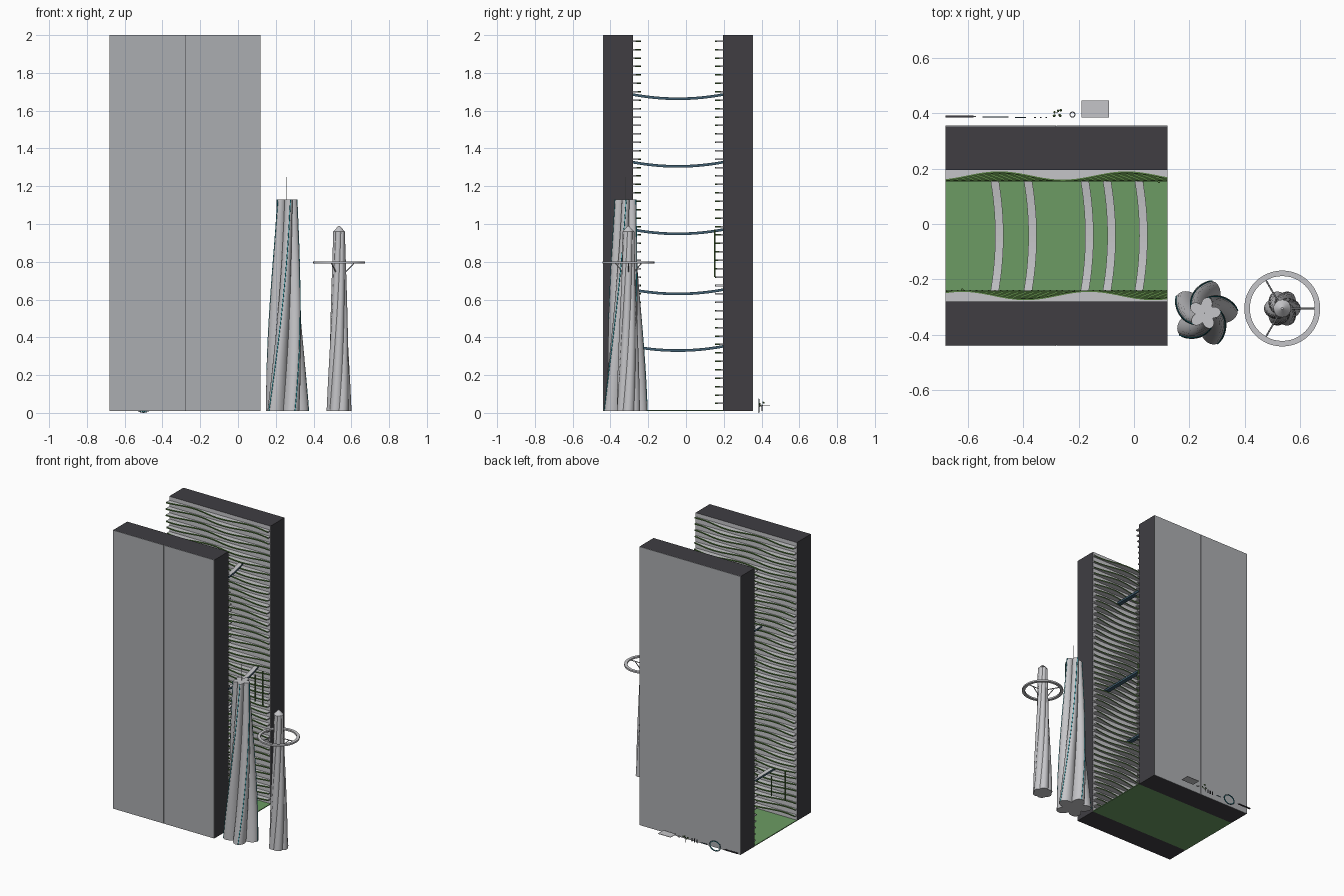
import bpy, bmesh, math, random
from math import sin, cos, pi
from mathutils import Vector

random.seed(4)
cube = bpy.data.objects.get("Cube")
if cube:
    bpy.data.objects.remove(cube, do_unlink=True)


def material(name, r, g, b):
    m = bpy.data.materials.new(name)
    m.use_nodes = True
    m.diffuse_color = (r, g, b, 1)
    m.node_tree.nodes["Principled BSDF"].inputs["Base Color"].default_value = (r, g, b, 1)
    return m


concrete = material("light concrete", .56, .56, .58)
facade = material("facade grey", .41, .42, .44)
dark = material("dark wall", .05, .048, .055)
grass = material("grass green", .15, .33, .125)
leaf = material("planting green", .09, .2, .05)
teal = material("teal light", .01, .36, .43)
slate = material("bridge blue", .05, .11, .16)


def finish(name, bm, mats, smooth=False):
    bmesh.ops.recalc_face_normals(bm, faces=bm.faces)
    mesh = bpy.data.meshes.new(name)
    bm.to_mesh(mesh)
    bm.free()
    for m in mats:
        mesh.materials.append(m)
    ob = bpy.data.objects.new(name, mesh)
    bpy.context.collection.objects.link(ob)
    if smooth:
        bpy.ops.object.select_all(action='DESELECT')
        ob.select_set(True)
        bpy.context.view_layer.objects.active = ob
        bpy.ops.object.shade_smooth_by_angle(angle=math.radians(35))
    return ob


def loft(bm, rings, side_mats=None):
    """Skin closed cross-sections; side_mats gives a material per side."""
    loops = [[bm.verts.new(p) for p in ring] for ring in rings]
    n = len(loops[0])
    for a, b in zip(loops, loops[1:]):
        for j in range(n):
            k = (j + 1) % n
            f = bm.faces.new((a[j], a[k], b[k], b[j]))
            if side_mats:
                f.material_index = side_mats[j]
    bm.faces.new(loops[0])
    bm.faces.new(loops[-1])


def box(name, x0, x1, y0, y1, z0, z1, mat):
    bm = bmesh.new()
    loft(bm, [[(x0, y0, z), (x1, y0, z), (x1, y1, z), (x0, y1, z)] for z in (z0, z1)])
    return finish(name, bm, [mat])


def tube(name, points, radius, mat, cyclic=False):
    cu = bpy.data.curves.new(name, 'CURVE')
    cu.dimensions = '3D'
    cu.bevel_depth = radius
    cu.bevel_resolution = 1
    cu.use_fill_caps = True
    sp = cu.splines.new('POLY')
    sp.points.add(len(points) - 1)
    for p, co in zip(sp.points, points):
        p.co = (*co, 1)
    sp.use_cyclic_u = cyclic
    cu.materials.append(mat)
    ob = bpy.data.objects.new(name, cu)
    bpy.context.collection.objects.link(ob)


LEFT, RIGHT, BASE, TOP = -.68, .12, .01, 2.0
FRONT_IN, BACK_IN = -.28, .195
MID = (LEFT + RIGHT) / 2

# Ground between the walls
box("ground", LEFT, RIGHT, FRONT_IN, BACK_IN, BASE, .016, grass)

# Two slab buildings, glazed panels outside and wavy terraces inside
for side, inner, out in (("front", FRONT_IN, -1), ("back", BACK_IN, 1)):
    outer = inner + out * .16
    ys = sorted((inner, outer - out * .003))
    wall = box(side + "_wall", LEFT, RIGHT, ys[0], ys[1], BASE, TOP, dark)
    wall.data.materials.append(concrete)
    for f in wall.data.polygons:
        if f.normal.y * out < -.5:
            f.material_index = 1
    ys = sorted((outer - out * .003, outer))
    for label, x0, x1 in (("right", LEFT, MID - .001), ("left", MID + .001, RIGHT)):
        box(f"{side}_facade_{label}", x0, x1, ys[0], ys[1], BASE, TOP, facade)

    bm = bmesh.new()
    for floor in range(44):
        z = .05 + floor * .0446
        phase = floor * .38 + (1.3 if out > 0 else 0)
        rings = []
        for i in range(37):
            x = LEFT + (RIGHT - LEFT) * i / 36
            d = .026 + .015 * sin(2 * pi * x / .46 + phase)
            section = ((0, -.004), (d, -.004), (d, .004), (d - .006, .004), (0, .004))
            rings.append([(x, inner - out * s, z + h) for s, h in section])
        loft(bm, rings, (0, 1, 1, 0, 0))
    finish(side + "_terraces", bm, [concrete, leaf])

# Hanging gardens on the inner walls
for x, inner, out, z0, z1 in ((.09, BACK_IN, 1, .72, .97), (.03, BACK_IN, 1, .74, .93),
                              (-.62, FRONT_IN, -1, .16, .37), (-.51, FRONT_IN, -1, .16, .3)):
    y = inner - out * .043
    tube("hanging_garden", [(x, y, z0), (x, y, z1)], .005, leaf)

# Sagging footbridges
for x0, z0 in ((-.51, .352), (-.185, .652), (.01, .97), (-.39, 1.327), (-.105, 1.685)):
    bm = bmesh.new()
    rings = []
    for i in range(21):
        t = i / 20
        bow = 4 * t * (1 - t)
        y = FRONT_IN + (BACK_IN - FRONT_IN) * t
        x, z = x0 + .024 * bow, z0 - .022 * bow
        rings.append([(x + sx, y, z + h) for sx, h in
                      ((-.015, -.007), (.015, -.007), (.015, .007), (-.015, .007))])
    loft(bm, rings, (1, 1, 0, 1))
    finish("footbridge", bm, [concrete, slate])


# Twisted towers with rounded lobes
def lobed_tower(name, cx, cy, lobes, cut, start, twist, profile, steps):
    """profile(t) gives (radius, height); returns the crest lines."""
    def point(t, a):
        r, z = profile(t)
        r *= 1 - cut + cut * abs(cos(lobes * a / 2))
        a += start + twist * t
        return (cx + r * cos(a), cy + r * sin(a), z)
    n = lobes * 12
    bm = bmesh.new()
    loft(bm, [[point(i / steps, 2 * pi * j / n) for j in range(n)] for i in range(steps + 1)])
    finish(name, bm, [concrete], True)
    return [[point(i / steps, 2 * pi * k / lobes) for i in range(steps + 1)] for k in range(lobes)]


def tall_profile(t):
    return .058 + .062 * (1 - t) ** 1.15, BASE + 1.12 * t


TX, TY = .255, -.322
for crest in lobed_tower("tall_tower", TX, TY, 5, .42, math.radians(5), math.radians(72),
                         tall_profile, 32):
    tube("light_strip", crest, .0022, teal)
tube("spire", [(TX, TY, 1.12), (TX, TY, 1.25)], .002, facade)


def slim_profile(t):
    return .032 + .034 * (1 - t) ** 1.2, BASE + .95 * t


SX, SY = .535, -.305
lobed_tower("slim_tower", SX, SY, 6, .14, 0, math.radians(80), slim_profile, 28)
bm = bmesh.new()
bmesh.ops.create_cone(bm, cap_ends=True, segments=24, radius1=.032, radius2=.004, depth=.03)
bmesh.ops.translate(bm, verts=bm.verts, vec=(SX, SY, .974))
finish("slim_tower_cap", bm, [concrete], True)

# Sky ring with spokes and braces
bm = bmesh.new()
ring = [[(SX + r * cos(a), SY + r * sin(a), z) for r, z in
         ((.117, .79), (.137, .79), (.137, .801), (.117, .801))]
        for a in [2 * pi * i / 48 for i in range(49)]]
loft(bm, ring)
bmesh.ops.delete(bm, geom=[f for f in bm.faces if f.calc_area() < 2.3e-4 and f.normal.z == 0
                           and len({round(math.atan2(v.co.y - SY, v.co.x - SX), 3)
                                    for v in f.verts}) == 1], context='FACES')
bmesh.ops.remove_doubles(bm, verts=bm.verts, dist=1e-5)
finish("sky_ring", bm, [concrete], True)
for k in range(3):
    a = 2 * pi * k / 3
    at = lambda r, z: (SX + r * cos(a), SY + r * sin(a), z)
    tube("ring_spoke", [at(.03, .795), at(.12, .795)], .003, facade)
    tube("ring_brace", [at(.034, .745), at(.08, .793)], .003, facade)

# Small pieces laid out behind the back wall
box("small_panel", -.19, -.09, .384, .445, .037, .04, concrete)
box("small_beam", -.68, -.58, .384, .392, .03, .037, dark)
tube("small_beam_tip", [(-.58, .388, .033), (-.57, .388, .033)], .002, concrete)
for r, mat in ((.045, slate), (.039, teal)):
    tube("small_hoop", [(-.5 + r * cos(a), .386, .038 + r * .8 * sin(a))
                        for a in [2 * pi * i / 24 for i in range(24)]], .002, mat, True)
box("small_rail", -.43, -.39, .383, .386, .03, .034, slate)
for x in (-.36, -.34, -.32):
    box("small_post", x, x + .006, .383, .387, .02, .045, dark)
tube("small_ring", [(-.222 + .009 * cos(i * pi / 6), .395 + .009 * sin(i * pi / 6), .035)
                    for i in range(12)], .002, concrete, True)
bm = bmesh.new()
for i in range(9):
    blob = bmesh.ops.create_icosphere(bm, subdivisions=1, radius=.005)
    spot = Vector((-.278 + random.uniform(-.016, .016), .402 + random.uniform(-.014, .014),
                   .045 + random.uniform(-.015, .015)))
    bmesh.ops.translate(bm, verts=blob["verts"], vec=spot)
finish("small_shrub", bm, [leaf])
tube("small_shrub_stem", [(-.278, .402, .01), (-.278, .402, .045)], .002, dark)
